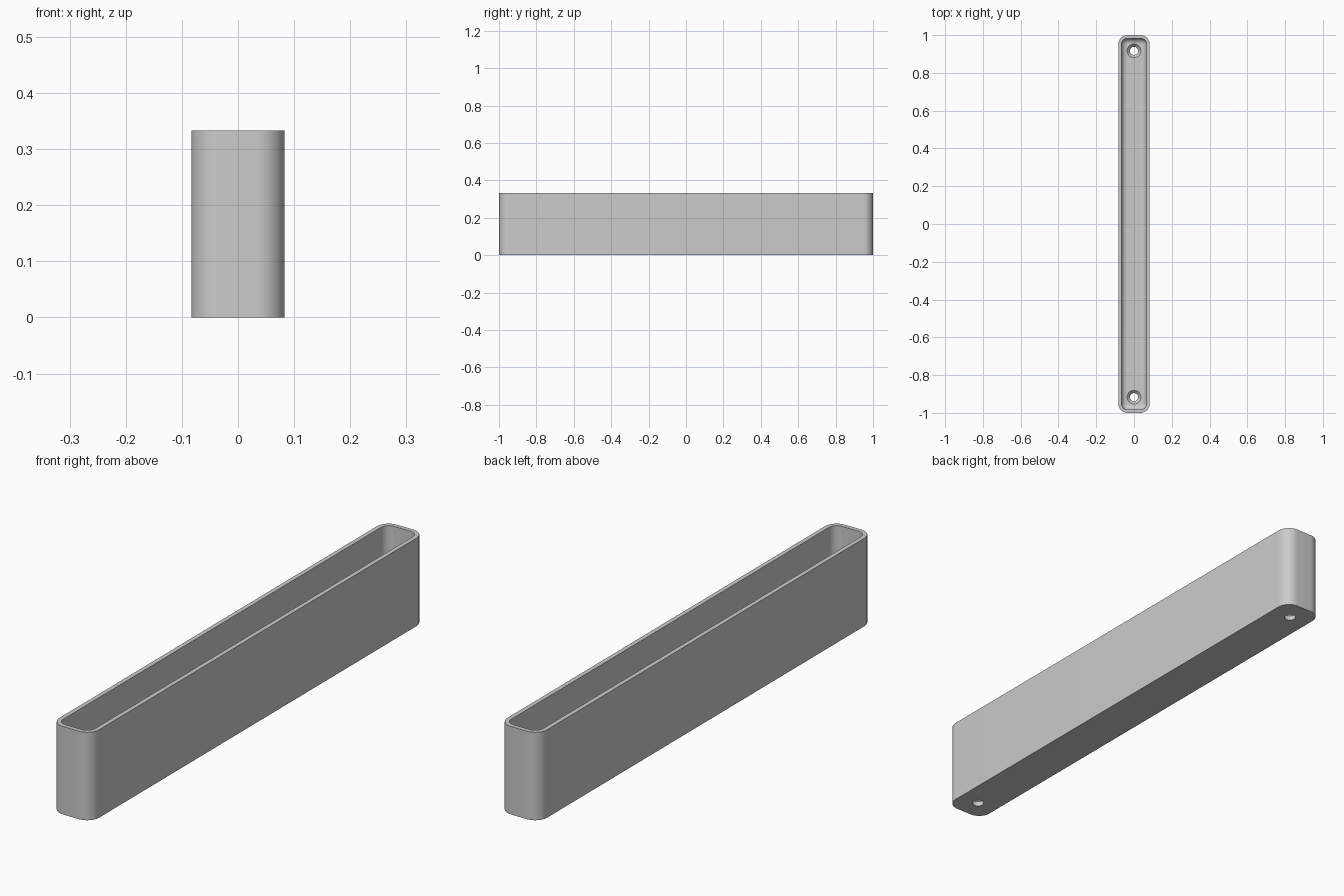
import bpy, bmesh, math

cube = bpy.data.objects.get("Cube")
if cube:
    bpy.data.objects.remove(cube, do_unlink=True)

HX, HY, H = 0.0833, 1.0, 0.3333      # half width, half length, height
R, WALL, FLOOR = 0.05, 0.0167, 0.0333
FILLET = 0.03                        # rounding between inner wall and floor
HOLE_Y, HOLE_R, SINK_R, SINK_D = 0.9167, 0.0215, 0.0365, 0.015

grey = bpy.data.materials.new("grey")
grey.use_nodes = True
grey.diffuse_color = (0.6, 0.6, 0.6, 1)
grey.node_tree.nodes["Principled BSDF"].inputs["Base Color"].default_value = (0.6, 0.6, 0.6, 1)


def make_object(name, bm):
    bmesh.ops.recalc_face_normals(bm, faces=bm.faces)
    mesh = bpy.data.meshes.new(name)
    bm.to_mesh(mesh)
    bm.free()
    mesh.materials.append(grey)
    obj = bpy.data.objects.new(name, mesh)
    bpy.context.collection.objects.link(obj)
    return obj


def skin(bm, rings):
    """Join closed rings of points with quads and cap both ends."""
    loops = [[bm.verts.new(p) for p in ring] for ring in rings]
    for a, b in zip(loops, loops[1:]):
        for i in range(len(a)):
            j = (i + 1) % len(a)
            bm.faces.new((a[i], a[j], b[j], b[i]))
    bm.faces.new(loops[0])
    bm.faces.new(loops[-1])


def rounded_rect(inset, z, steps=12):
    """Rounded rectangle ring, moved inwards by inset."""
    r = R - inset
    cx, cy = HX - R, HY - R
    ring = []
    for q, (sx, sy) in enumerate([(1, 1), (-1, 1), (-1, -1), (1, -1)]):
        for i in range(steps + 1):
            a = math.pi / 2 * (q + i / steps)
            ring.append((sx * cx + r * math.cos(a), sy * cy + r * math.sin(a), z))
    return ring


def circle(y, r, z, n=48):
    return [(r * math.cos(2 * math.pi * i / n), y + r * math.sin(2 * math.pi * i / n), z)
            for i in range(n)]


# Trough: outer wall, rim, inner wall, rounded inner floor edge
rings = [rounded_rect(0, 0), rounded_rect(0, H), rounded_rect(WALL, H)]
for i in range(9):
    a = math.pi / 2 * i / 8
    rings.append(rounded_rect(WALL + FILLET * (1 - math.cos(a)),
                              FLOOR + FILLET * (1 - math.sin(a))))
bm = bmesh.new()
skin(bm, rings)
trough = make_object("trough", bm)

# Countersunk screw holes at both ends
for name, y in (("front_hole_cutter", -HOLE_Y), ("back_hole_cutter", HOLE_Y)):
    bm = bmesh.new()
    skin(bm, [circle(y, HOLE_R, -0.05), circle(y, HOLE_R, FLOOR - SINK_D),
              circle(y, SINK_R, FLOOR), circle(y, SINK_R, FLOOR + 0.1)])
    cutter = make_object(name, bm)
    cutter.hide_render = True
    cutter.hide_set(True)
    cut = trough.modifiers.new(name, 'BOOLEAN')
    cut.operation = 'DIFFERENCE'
    cut.solver = 'EXACT'
    cut.object = cutter

# Apply the cuts, then smooth the rounded parts
bpy.ops.object.select_all(action='DESELECT')
bpy.context.view_layer.objects.active = trough
trough.select_set(True)
for m in list(trough.modifiers):
    bpy.ops.object.modifier_apply(modifier=m.name)
for name in ("front_hole_cutter", "back_hole_cutter"):
    bpy.data.objects.remove(bpy.data.objects[name], do_unlink=True)
bpy.ops.object.shade_smooth_by_angle(angle=math.radians(30))
